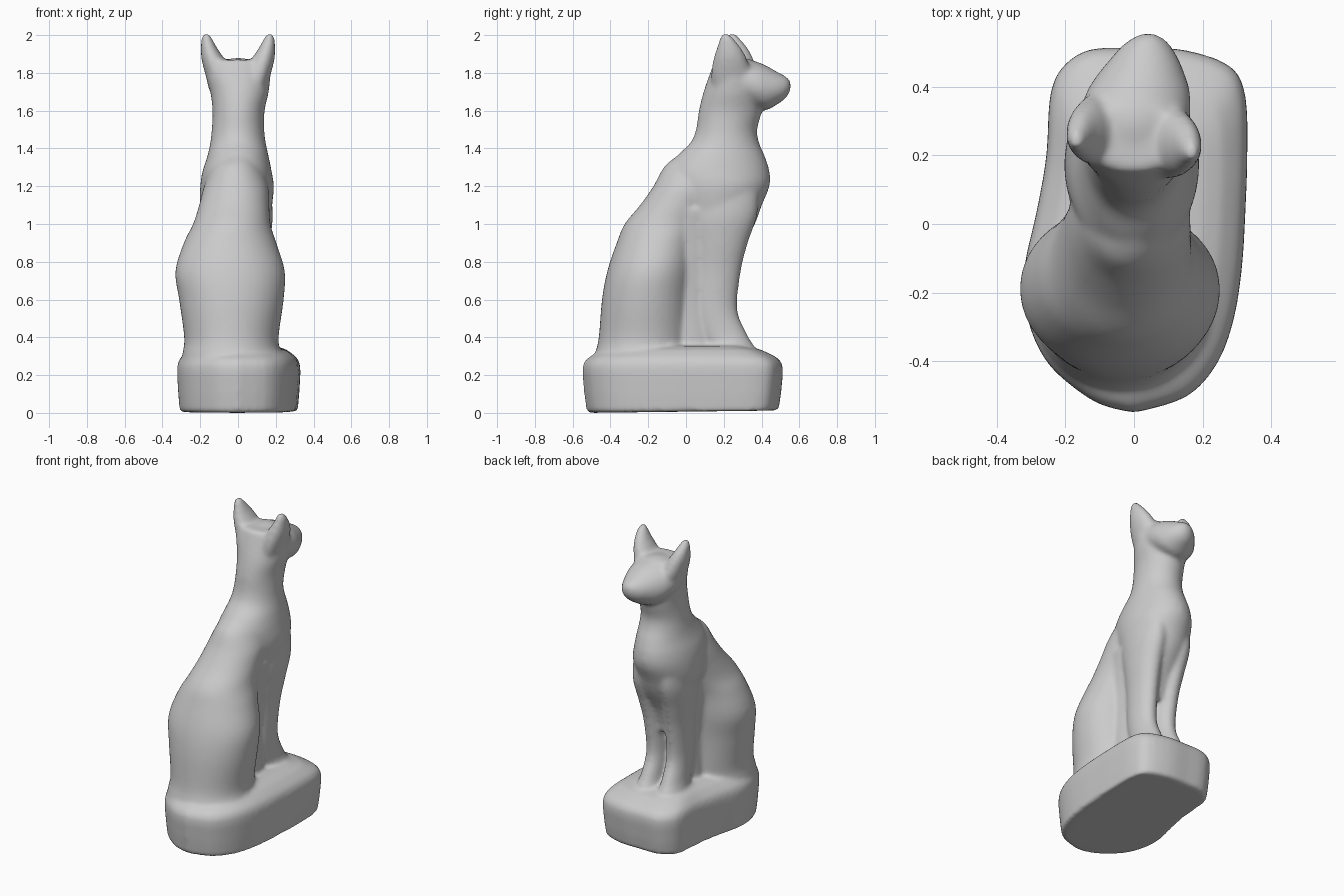
import bpy, bmesh
from math import cos, sin, pi
from mathutils import Vector

bm = bmesh.new()


def skin(rings):
    """Close a stack of equal point rings into a solid."""
    vs = [[bm.verts.new(p) for p in r] for r in rings]
    n = len(vs[0])
    faces = [bm.faces.new(vs[0][::-1]), bm.faces.new(vs[-1])]
    for a, b in zip(vs, vs[1:]):
        for i in range(n):
            j = (i + 1) % n
            faces.append(bm.faces.new((a[i], a[j], b[j], b[i])))
    bmesh.ops.recalc_face_normals(bm, faces=faces)


def spline(keys, steps=5):
    """Smooth interpolation between the key sections."""
    k = [Vector(x) for x in keys]
    out = []
    for i in range(len(k) - 1):
        p0, p1, p2, p3 = k[max(i - 1, 0)], k[i], k[i + 1], k[min(i + 2, len(k) - 1)]
        for s in range(steps):
            t = s / steps
            out.append(0.5 * (2 * p1 + (p2 - p0) * t + (2 * p0 - 5 * p1 + 4 * p2 - p3) * t * t
                              + (3 * p1 - p0 - 3 * p2 + p3) * t ** 3))
    return out + [k[-1]]


def loft(keys, power=2.0, along_y=False, n=40):
    """Keys are (position, centre a, centre b, radius a, radius b)."""
    rings = []
    for h, ca, cb, ra, rb in spline(keys):
        ring = []
        for i in range(n):
            c, s = cos(2 * pi * i / n), sin(2 * pi * i / n)
            a = ca + ra * abs(c) ** (2 / power) * (1 if c > 0 else -1)
            b = cb + rb * abs(s) ** (2 / power) * (1 if s > 0 else -1)
            ring.append((a, h, b) if along_y else (a, b, h))
        rings.append(ring)
    skin(rings)


# Plinth with an uneven outline, rounded shoulder and slightly tilted underside
outline = [(0, -.55), (.15, -.505), (.24, -.41), (.29, -.28), (.315, -.12), (.325, .05),
           (.33, .2), (.325, .37), (.28, .46), (.14, .508), (0, .512), (-.13, .508),
           (-.21, .455), (-.245, .37), (-.255, .2), (-.285, .03), (-.315, -.1),
           (-.322, -.2), (-.3, -.31), (-.255, -.4), (-.19, -.465), (-.1, -.525)]
outline = spline(outline + outline[:1], 3)[:-1]
levels = [(0, .955), (.10, .98), (.21, 1), (.255, .995), (.285, .96), (.305, .9), (.335, .78), (.355, .6)]
rings = []
for z, s in levels:
    tilt = 1 if z == 0 else 0
    rings.append([(p[0] * s, -.02 + (p[1] + .02) * s, z + tilt * .012 * (p[1] + .55)) for p in outline])
skin(rings)

# Haunches and back
loft([(.27, -.03, -.23, .27, .265), (.32, -.033, -.225, .26, .255), (.4, -.035, -.215, .25, .247),
      (.6, -.035, -.205, .277, .24), (.75, -.042, -.185, .29, .232), (.9, -.042, -.15, .245, .217),
      (1.0, -.033, -.105, .205, .22), (1.1, -.02, -.04, .186, .203), (1.2, -.01, .02, .17, .193),
      (1.3, -.01, .05, .13, .168), (1.355, 0, .06, .08, .115)], power=2.05)

# Chest and neck
loft([(.7, 0, .15, .09, .10), (.85, 0, .16, .13, .13), (1.0, -.003, .18, .17, .185),
      (1.1, -.01, .17, .191, .232), (1.2, -.005, .175, .195, .267), (1.28, -.005, .17, .183, .272),
      (1.36, 0, .185, .162, .232), (1.43, 0, .205, .147, .182), (1.5, 0, .215, .139, .162),
      (1.6, .003, .235, .138, .167), (1.7, .008, .25, .155, .157), (1.8, 0, .25, .17, .122),
      (1.87, 0, .25, .15, .095)])

# Belly, recessed between the haunches and front legs
loft([(.3, 0, .02, .135, .17), (.6, 0, .0, .13, .17), (.9, -.01, .02, .155, .19), (1.08, 0, .05, .165, .2)])

# Front legs and paws
for side in (-1, 1):
    loft([(.3, side * .08, .25, .088, .145), (.36, side * .078, .235, .076, .122),
          (.42, side * .075, .2, .068, .122), (.55, side * .073, .16, .068, .112),
          (.75, side * .078, .17, .073, .121), (.9, side * .087, .185, .083, .143),
          (1.05, side * .092, .2, .092, .178), (1.2, side * .085, .215, .085, .17)])

# Head with a tapering chin, turned slightly to one side
loft([(.15, 0, 1.77, .10, .07), (.21, 0, 1.765, .15, .10), (.3, 0, 1.755, .163, .125),
      (.38, .012, 1.733, .152, .124), (.43, .02, 1.72, .13, .116),
      (.48, .03, 1.719, .1, .088), (.52, .036, 1.722, .07, .064),
      (.543, .04, 1.728, .042, .042), (.553, .04, 1.73, .022, .022)], along_y=True)

# Broad ears rising from the sides of the skull
for side, y in ((-1, .262), (1, .228)):
    loft([(1.66, side * .085, .25, .05, .10), (1.78, side * .106, y + .012, .064, .108),
          (1.87, side * .132, y + .006, .061, .09), (1.93, side * .153, y, .044, .066),
          (1.98, side * .165, y - .012, .029, .038), (2.006, side * .168, y - .02, .018, .02)])

# Fuse everything into one smooth carved figure
mesh = bpy.data.meshes.new("seated_cat_statue")
bm.to_mesh(mesh)
bm.free()
statue = bpy.data.objects.new("seated_cat_statue", mesh)
bpy.context.collection.objects.link(statue)
remesh = statue.modifiers.new("fuse", 'REMESH')
remesh.mode = 'VOXEL'
remesh.voxel_size = .012
remesh.use_smooth_shade = True
smooth = statue.modifiers.new("soften", 'SMOOTH')
smooth.factor = .5
smooth.iterations = 12
